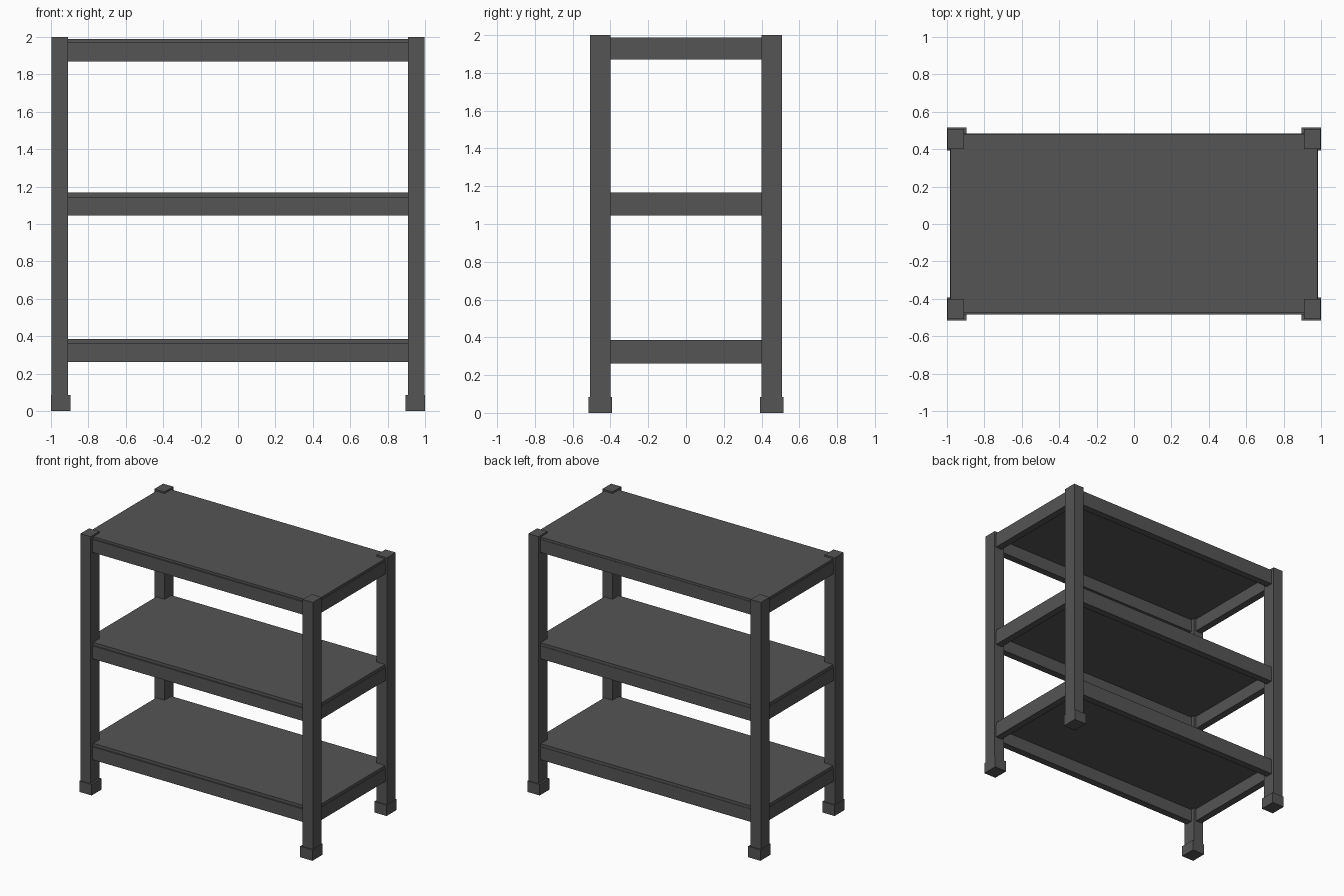
import bpy

if "Cube" in bpy.data.objects:
    bpy.data.objects.remove(bpy.data.objects["Cube"])

# One dark grey paint for the whole rack
paint = bpy.data.materials.new("dark_grey_metal")
paint.diffuse_color = (0.09, 0.09, 0.09, 1)
paint.use_nodes = True
paint.node_tree.nodes["Principled BSDF"].inputs["Base Color"].default_value = paint.diffuse_color


def box(name, x0, x1, y0, y1, z0, z1):
    """Axis-aligned box between two corners."""
    bpy.ops.mesh.primitive_cube_add(size=1)
    ob = bpy.context.object
    ob.name = name
    ob.location = ((x0 + x1) / 2, (y0 + y1) / 2, (z0 + z1) / 2)
    ob.scale = (x1 - x0, y1 - y0, z1 - z0)
    bpy.ops.object.transform_apply(location=True, rotation=False, scale=True)
    ob.data.materials.append(paint)
    return ob


def both(a, b, s):
    """Mirror an interval to side s, keeping it ordered."""
    return (a, b) if s > 0 else (-b, -a)


# Corner posts with slightly wider feet
for sx, side in ((-1, "left"), (1, "right")):
    for sy, end in ((-1, "front"), (1, "back")):
        box(f"{end}_{side}_post", *both(0.91, 0.998, sx), *both(0.40, 0.508, sy), 0.05, 2.0)
        box(f"{end}_{side}_foot", *both(0.895, 1.0, sx), *both(0.393, 0.516, sy), 0.0, 0.085)

# Three shelves: a board resting on four beams between the posts
for level, z, top in (("lower", 0.262, 0.385), ("middle", 1.045, 1.168), ("upper", 1.87, 1.988)):
    box(f"{level}_shelf_board", -0.982, 0.982, -0.475, 0.482, z + 0.1, top)
    for s, end, side in ((-1, "front", "left"), (1, "back", "right")):
        box(f"{level}_{end}_beam", -0.915, 0.915, *both(0.43, 0.485, s), z, z + 0.1)
        box(f"{level}_{side}_beam", *both(0.93, 0.985, s), -0.405, 0.405, z, z + 0.1)
